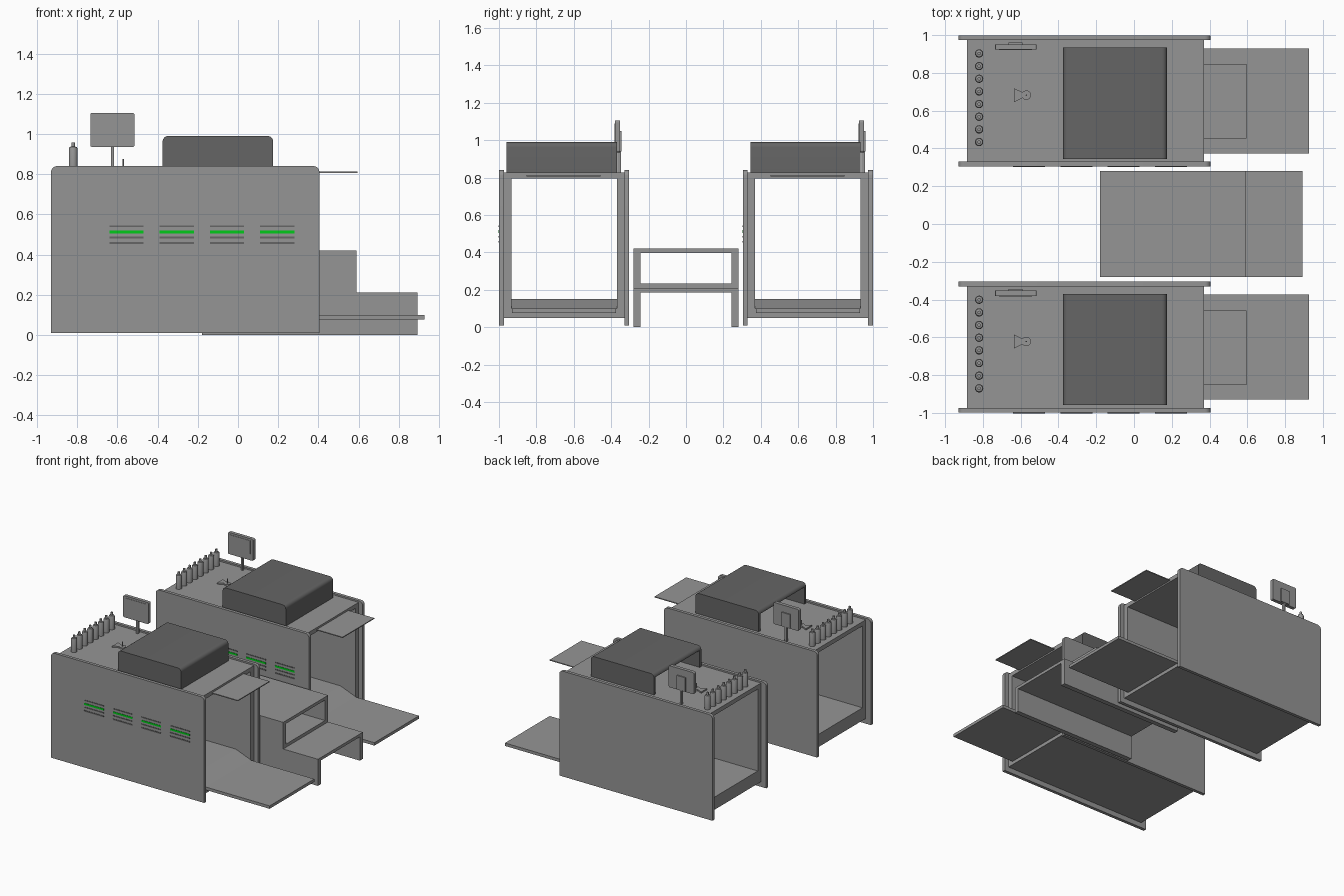
import bpy, bmesh, math

if "Cube" in bpy.data.objects:
    bpy.data.objects.remove(bpy.data.objects["Cube"], do_unlink=True)


def material(name, rgb):
    m = bpy.data.materials.new(name)
    m.use_nodes = True
    m.diffuse_color = (*rgb, 1)
    m.node_tree.nodes["Principled BSDF"].inputs["Base Color"].default_value = (*rgb, 1)
    return m


GREY = material("mid grey", (0.30, 0.30, 0.30))
DARK = material("dark grey", (0.13, 0.13, 0.13))
GREEN = material("green light", (0.0, 0.60, 0.01))


def finish(name, bm, mat, smooth=False):
    bmesh.ops.recalc_face_normals(bm, faces=bm.faces[:])
    me = bpy.data.meshes.new(name)
    bm.to_mesh(me)
    bm.free()
    me.materials.append(mat)
    ob = bpy.data.objects.new(name, me)
    bpy.context.collection.objects.link(ob)
    if smooth:
        bpy.ops.object.select_all(action='DESELECT')
        ob.select_set(True)
        bpy.context.view_layer.objects.active = ob
        bpy.ops.object.shade_smooth_by_angle(angle=math.radians(35))
    return ob


def prism(name, pts, lo, hi, mat=GREY, axis="y", smooth=False):
    """Extrude an (x, z) profile along y, or an (x, y) profile along z."""
    bm = bmesh.new()
    place = (lambda p, t: (p[0], t, p[1])) if axis == "y" else (lambda p, t: (p[0], p[1], t))
    face = bm.faces.new([bm.verts.new(place(p, lo)) for p in pts])
    new = bmesh.ops.extrude_face_region(bm, geom=[face])["geom"]
    shift = (0, hi - lo, 0) if axis == "y" else (0, 0, hi - lo)
    bmesh.ops.translate(bm, vec=shift, verts=[v for v in new if isinstance(v, bmesh.types.BMVert)])
    return finish(name, bm, mat, smooth)


def box(name, x, y, z, mat=GREY):
    return prism(name, [(x[0], z[0]), (x[1], z[0]), (x[1], z[1]), (x[0], z[1])], y[0], y[1], mat)


def arc(cx, cz, r, start, end, n=6):
    return [(cx + r * math.cos(math.radians(start + (end - start) * i / n)),
             cz + r * math.sin(math.radians(start + (end - start) * i / n))) for i in range(n + 1)]


def round_top(x0, x1, z0, z1, r):
    """Upright rectangle with rounded upper corners."""
    return [(x0, z0), (x1, z0)] + arc(x1 - r, z1 - r, r, 0, 90) + arc(x0 + r, z1 - r, r, 90, 180)


def lathe(name, x, y, rings, mat=GREY, n=16):
    """Stack of (radius, z) rings around a vertical axis."""
    bm = bmesh.new()
    loops = [[bm.verts.new((x + r * math.cos(math.tau * i / n), y + r * math.sin(math.tau * i / n), z))
              for i in range(n)] for r, z in rings]
    for a, b in zip(loops, loops[1:]):
        for i in range(n):
            bm.faces.new((a[i], a[(i + 1) % n], b[(i + 1) % n], b[i]))
    bm.faces.new(loops[0])
    bm.faces.new(loops[-1])
    return finish(name, bm, mat, True)


def counter(tag, cy):
    def n(part):
        return f"{tag}_{part}"

    def span(a, b):
        return (cy + a, cy + b)

    # Side panels and inner walls
    for side, s in (("near", -1), ("far", 1)):
        lo, hi = sorted((s * 0.322, s * 0.347))
        prism(n(side + "_panel"), round_top(-0.93, 0.405, 0.01, 0.84, 0.03), *span(lo, hi), smooth=True)
        lo, hi = sorted((s * 0.282, s * 0.322))
        box(n(side + "_wall"), (-0.885, 0.37), span(lo, hi), (0.05, 0.795))

    # Worktop, ramped floor, tray and thin ledge
    box(n("worktop"), (-0.885, 0.37), span(-0.322, 0.322), (0.795, 0.828))
    prism(n("floor"), [(-0.885, 0.05), (0.37, 0.05), (0.37, 0.10), (0.24, 0.15), (-0.885, 0.15)],
          *span(-0.282, 0.282))
    box(n("tray"), (0.37, 0.927), span(-0.278, 0.278), (0.077, 0.10))
    box(n("ledge"), (0.37, 0.595), span(-0.20, 0.195), (0.806, 0.813))

    # Hood, open at the end by the monitor
    outline = round_top(-0.375, 0.175, 0.828, 0.99, 0.028)
    for side, lo, hi in (("near", -0.307, -0.287), ("far", 0.262, 0.282)):
        prism(n("hood_" + side + "_side"), outline, *span(lo, hi), mat=DARK, smooth=True)
    shell = ([(0.155, 0.828), (0.175, 0.828)] + arc(0.147, 0.962, 0.028, 0, 90)
             + arc(-0.347, 0.962, 0.028, 90, 180) + [(0.155, 0.962)])
    prism(n("hood_shell"), shell, *span(-0.287, 0.262), mat=DARK, smooth=True)

    # Monitor on a post
    box(n("monitor_post"), (-0.632, -0.616), span(0.285, 0.305), (0.828, 0.95))
    prism(n("monitor"), arc(-0.525, 0.945, 0.01, -90, 0, 4) + arc(-0.525, 1.095, 0.01, 0, 90, 4)
          + arc(-0.725, 1.095, 0.01, 90, 180, 4) + arc(-0.725, 0.945, 0.01, 180, 270, 4),
          *span(0.272, 0.299))
    box(n("monitor_screen"), (-0.715, -0.54), span(0.269, 0.272), (0.985, 1.09))
    box(n("monitor_mount"), (-0.665, -0.59), span(0.299, 0.308), (0.94, 1.05))

    # Row of bottles
    for i in range(8):
        lathe(n(f"bottle_{i + 1}"), -0.82, cy - 0.218 + i * 0.067,
              [(0.022, 0.828), (0.022, 0.926), (0.018, 0.935), (0.009, 0.937), (0.009, 0.957)])

    # Small handheld reader
    lathe(n("reader_base"), -0.57, cy + 0.03, [(0.025, 0.828), (0.025, 0.839)])
    lathe(n("reader_stem"), -0.57, cy + 0.03, [(0.004, 0.839), (0.004, 0.876)], n=8)
    prism(n("reader_head"), [(-0.635, cy - 0.007), (-0.59, cy + 0.015), (-0.59, cy + 0.045),
                             (-0.635, cy + 0.067)], 0.828, 0.839, axis="z")

    # Vent slots with one lit strip per group
    for g in range(4):
        x = -0.64 + g * 0.25
        for i, (z, h) in enumerate(((0.54, 0.004), (0.512, 0.007), (0.485, 0.004), (0.457, 0.005))):
            box(n(f"vent_{g + 1}_{i + 1}"), (x, x + 0.17), span(-0.350, -0.346), (z - h, z + h),
                GREEN if i == 1 else DARK)


counter("front", -0.652)
counter("back", 0.652)

# Two-level bench between the counters
step = [(-0.18, 0), (0.893, 0), (0.893, 0.21), (0.59, 0.21), (0.59, 0.42), (-0.18, 0.42)]
prism("bench_right_side", step, -0.28, -0.242)
prism("bench_left_side", step, 0.242, 0.28)
box("bench_top", (-0.18, 0.59), (-0.242, 0.242), (0.396, 0.42))
box("bench_shelf", (-0.18, 0.59), (-0.242, 0.242), (0.187, 0.235))
box("bench_step", (0.59, 0.893), (-0.242, 0.242), (0.187, 0.21))
